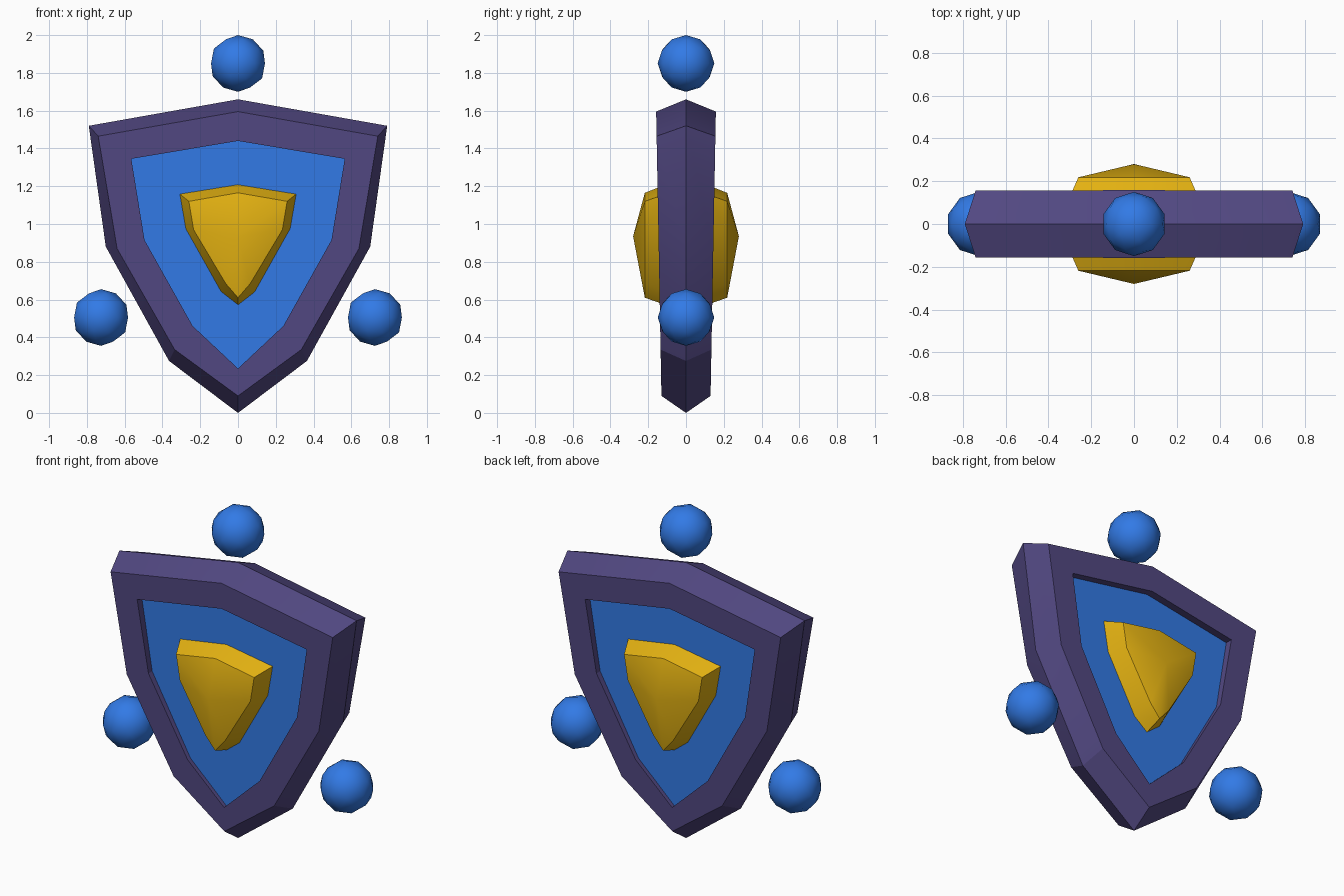
import bpy, bmesh, math

if "Cube" in bpy.data.objects:
    bpy.data.objects.remove(bpy.data.objects["Cube"])


def material(name, color):
    m = bpy.data.materials.new(name)
    m.diffuse_color = (*color, 1)
    m.use_nodes = True
    m.node_tree.nodes["Principled BSDF"].inputs["Base Color"].default_value = m.diffuse_color
    return m


PURPLE = material("dark purple", (0.084, 0.065, 0.223))
BLUE = material("bright blue", (0.032, 0.195, 0.79))
GOLD = material("gold", (0.775, 0.445, 0.006))

# Right halves of the outlines, top centre to bottom centre: (x, z)
EDGE = [(0, 1.66), (0.79, 1.52), (0.70, 0.88), (0.365, 0.275), (0, 0)]
RIM = [(0, 1.595), (0.74, 1.465), (0.64, 0.87), (0.335, 0.335), (0, 0.09)]
PANEL = [(0, 1.44), (0.565, 1.345), (0.495, 0.915), (0.24, 0.46), (0, 0.235)]
BADGE_BASE = [(0, 1.21), (0.31, 1.16), (0.278, 0.975), (0.09, 0.64), (0, 0.57)]
BADGE_FACE = [(0, 1.165), (0.26, 1.12), (0.235, 0.97), (0.065, 0.685), (0, 0.61)]
FLOOR = 0.11


def rim_depth(z):
    """The shield is slightly thinner towards its tip."""
    return 0.13 + 0.028 * (z - 0.09) / 1.5


def ring(bm, half, depth):
    """Mirror a half outline and place it at a depth that may vary with z."""
    outline = half + [(-x, z) for x, z in half[-2:0:-1]]
    return [bm.verts.new((x, depth(z), z)) for x, z in outline]


def bridge(bm, a, b):
    n = len(a)
    for i in range(n):
        j = (i + 1) % n
        bm.faces.new((a[i], a[j], b[j], b[i]))


def finish(bm, name, mats, angle):
    bmesh.ops.recalc_face_normals(bm, faces=bm.faces)
    mesh = bpy.data.meshes.new(name)
    bm.to_mesh(mesh)
    bm.free()
    for m in mats:
        mesh.materials.append(m)
    ob = bpy.data.objects.new(name, mesh)
    bpy.context.collection.objects.link(ob)
    bpy.ops.object.select_all(action='DESELECT')
    ob.select_set(True)
    bpy.context.view_layer.objects.active = ob
    bpy.ops.object.shade_smooth_by_angle(angle=math.radians(angle))
    return ob


# Shield body: bevelled frame with a recessed panel on both sides
bm = bmesh.new()
rings = [
    ring(bm, PANEL, lambda z: -FLOOR),
    ring(bm, PANEL, lambda z: -rim_depth(z)),
    ring(bm, RIM, lambda z: -rim_depth(z)),
    ring(bm, EDGE, lambda z: 0),
    ring(bm, RIM, rim_depth),
    ring(bm, PANEL, rim_depth),
    ring(bm, PANEL, lambda z: FLOOR),
]
for a, b in zip(rings, rings[1:]):
    bridge(bm, a, b)
for cap in (rings[0], rings[-1]):
    bm.faces.new(cap).material_index = 1
finish(bm, "shield_body", [PURPLE, BLUE], 20)

# Raised badge with a domed face, front and back
for side, label in ((-1, "front"), (1, "back")):
    bm = bmesh.new()
    base = ring(bm, BADGE_BASE, lambda z: side * (FLOOR - 0.005))
    face = ring(bm, BADGE_FACE, lambda z: side * 0.218)
    peak = bm.verts.new((0, side * 0.28, 0.935))
    bridge(bm, base, face)
    for i in range(len(face)):
        bm.faces.new((face[i], face[(i + 1) % len(face)], peak))
    bm.faces.new(base)
    finish(bm, label + "_badge", [GOLD], 32)

# Floating orbs around the shield
for label, x, z in (("top", 0, 1.85), ("left", -0.725, 0.505), ("right", 0.725, 0.505)):
    bm = bmesh.new()
    bmesh.ops.create_icosphere(bm, subdivisions=2, radius=0.15)
    orb = finish(bm, label + "_orb", [BLUE], 60)
    orb.location = (x, 0, z)
